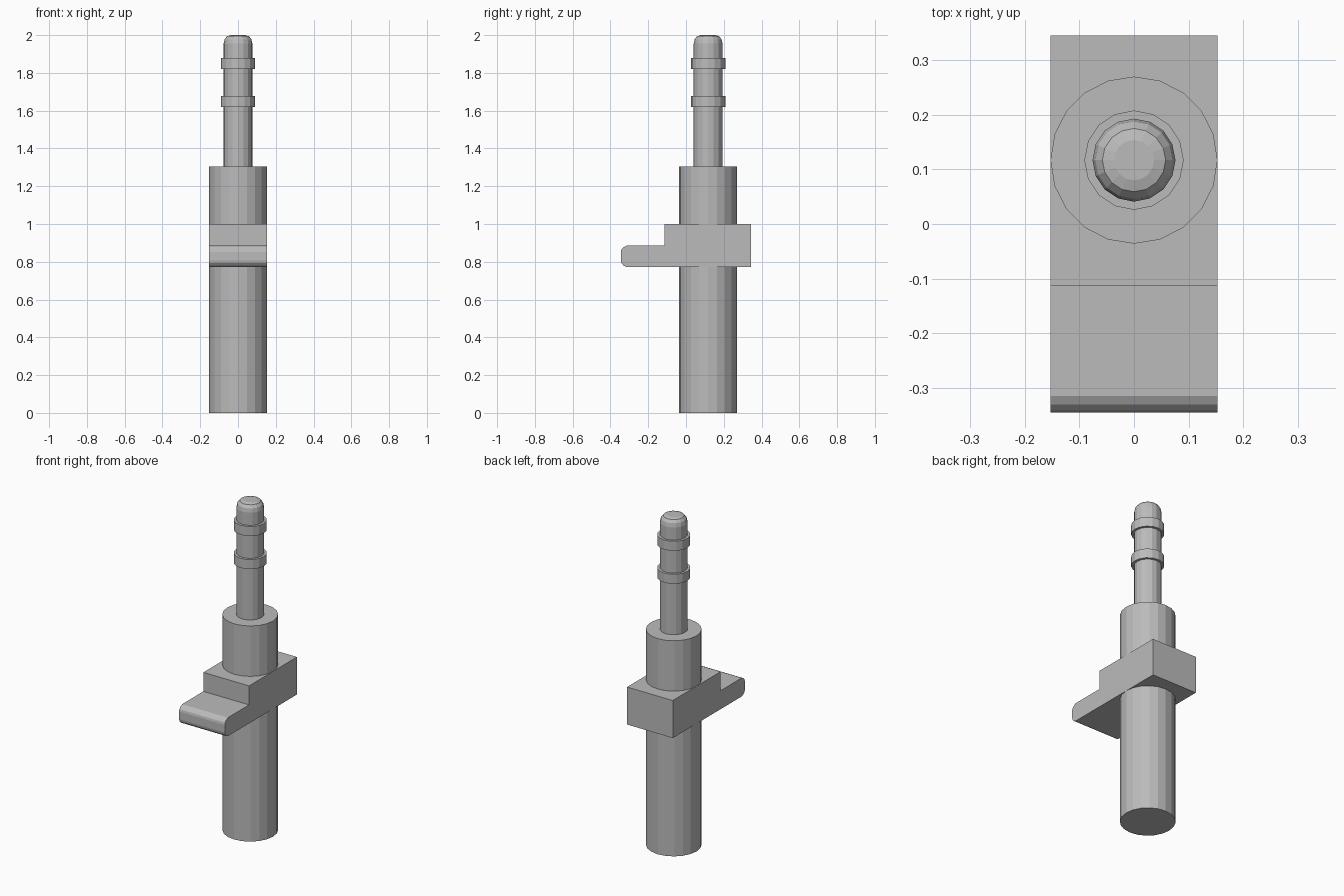
import bpy
import bmesh
import math

cube = bpy.data.objects.get("Cube")
if cube:
    bpy.data.objects.remove(cube, do_unlink=True)

AXIS_Y = 0.117      # the round parts share this axis
HALF_WIDTH = 0.153

grey = bpy.data.materials.new("plain grey")
grey.use_nodes = True
colour = (0.5, 0.5, 0.5, 1)
grey.diffuse_color = colour
grey.node_tree.nodes["Principled BSDF"].inputs["Base Color"].default_value = colour


def finish(name, bm):
    bmesh.ops.recalc_face_normals(bm, faces=bm.faces)
    mesh = bpy.data.meshes.new(name)
    bm.to_mesh(mesh)
    bm.free()
    mesh.materials.append(grey)
    obj = bpy.data.objects.new(name, mesh)
    bpy.context.collection.objects.link(obj)
    return obj


def turned(name, profile, sides):
    """Solid of revolution from (radius, height) points, capped at both ends."""
    bm = bmesh.new()
    rings = []
    for radius, z in profile:
        ring = []
        for i in range(sides):
            a = math.tau * i / sides
            ring.append(bm.verts.new((radius * math.cos(a),
                                      AXIS_Y + radius * math.sin(a), z)))
        rings.append(ring)
    for low, high in zip(rings, rings[1:]):
        for i in range(sides):
            j = (i + 1) % sides
            bm.faces.new((low[i], low[j], high[j], high[i]))
    bm.faces.new(rings[0])
    bm.faces.new(rings[-1])
    return finish(name, bm)


# Thick lower barrel
turned("barrel", [(HALF_WIDTH, 0), (HALF_WIDTH, 1.305)], 20)

# Slim stem with a rounded tip
turned("stem", [(0.076, 1.3), (0.076, 1.955), (0.071, 1.978),
                (0.058, 1.994), (0.037, 2.0)], 16)

# Two raised collars on the stem
for name, z in (("lower_collar", 1.62), ("upper_collar", 1.82)):
    turned(name, [(0.091, z), (0.091, z + 0.058)], 16)

# Stepped bracket with a rounded front lip, extruded across the width
outline = [(0.345, 0.773), (0.345, 1.0), (-0.113, 1.0), (-0.113, 0.885),
           (-0.315, 0.885), (-0.331, 0.877), (-0.342, 0.865), (-0.345, 0.852),
           (-0.345, 0.806), (-0.342, 0.793), (-0.331, 0.78), (-0.315, 0.773)]
bm = bmesh.new()
side = bm.faces.new([bm.verts.new((-HALF_WIDTH, y, z)) for y, z in outline])
extruded = bmesh.ops.extrude_face_region(bm, geom=[side], use_keep_orig=True)
bmesh.ops.translate(bm, vec=(2 * HALF_WIDTH, 0, 0),
                    verts=[v for v in extruded["geom"]
                           if isinstance(v, bmesh.types.BMVert)])
finish("bracket", bm)
